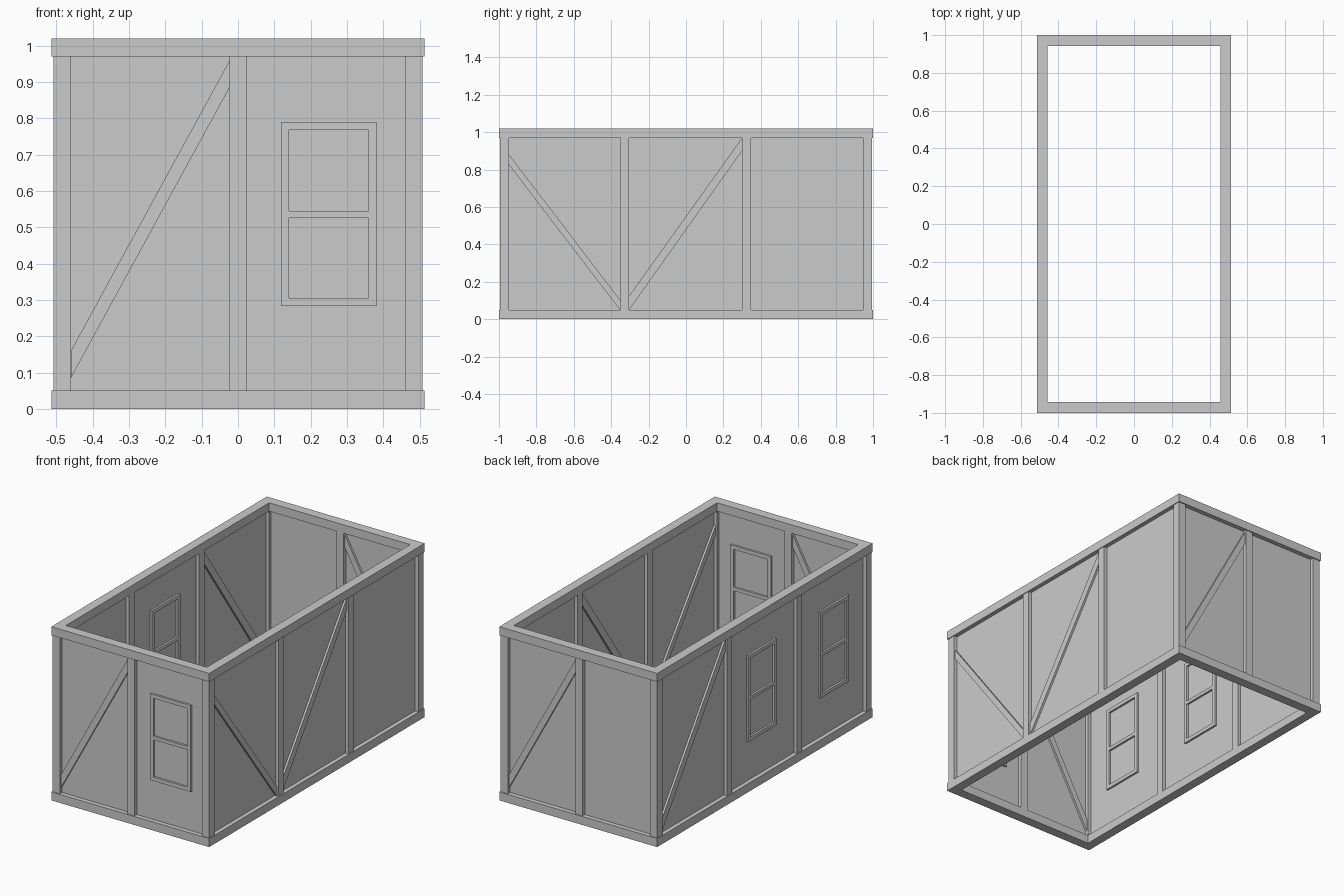
import bpy, bmesh
from mathutils import Vector

if "Cube" in bpy.data.objects:
    bpy.data.objects.remove(bpy.data.objects["Cube"])

WX, WY = 0.485, 0.97        # wall centre lines
LOW, HIGH = 0.05, 0.97      # clear height between plates
POST = 0.047


def make(name, bm):
    bmesh.ops.recalc_face_normals(bm, faces=bm.faces)
    me = bpy.data.meshes.new(name)
    bm.to_mesh(me)
    bm.free()
    ob = bpy.data.objects.new(name, me)
    bpy.context.collection.objects.link(ob)
    return ob


def add_prism(bm, pts, offset):
    """Extrude a closed face through the given vector."""
    face = bm.faces.new([bm.verts.new(p) for p in pts])
    new = bmesh.ops.extrude_face_region(bm, geom=[face], use_keep_orig=True)["geom"]
    bmesh.ops.translate(bm, vec=offset,
                        verts=[v for v in new if isinstance(v, bmesh.types.BMVert)])


def wall_part(name, axis, side, outlines, depth):
    """Outlines are (along, z) on the wall plane; depth is centred on it."""
    bm = bmesh.new()
    for outline in outlines:
        if axis == 'x':     # wall runs along x
            pts = [(a, side * WY - depth / 2, z) for a, z in outline]
            off = Vector((0, depth, 0))
        else:               # wall runs along y
            pts = [(side * WX - depth / 2, a, z) for a, z in outline]
            off = Vector((depth, 0, 0))
        add_prism(bm, pts, off)
    return make(name, bm)


def rect(a0, a1, z0, z1):
    return [(a0, z0), (a1, z0), (a1, z1), (a0, z1)]


def ring(name, z0, z1):
    """Mitred rectangular plate around the building."""
    bm = bmesh.new()
    out = [(-.513, -1), (.513, -1), (.513, 1), (-.513, 1)]
    inn = [(-.458, -.943), (.458, -.943), (.458, .943), (-.458, .943)]
    loops = [[bm.verts.new((x, y, z)) for x, y in loop]
             for loop, z in ((out, z0), (out, z1), (inn, z1), (inn, z0))]
    for k in range(4):
        a, b = loops[k], loops[(k + 1) % 4]
        for i in range(4):
            j = (i + 1) % 4
            bm.faces.new((a[i], a[j], b[j], b[i]))
    return make(name, bm)


def brace(name, axis, side, a0, lo0, hi0, a1, lo1, hi1):
    wall_part(name, axis, side, [[(a0, lo0), (a1, lo1), (a1, hi1), (a0, hi0)]], 0.03)


def window(name, axis, side, c):
    z0, z1, w, t = 0.283, 0.79, 0.132, 0.022
    bars = [rect(c - w, c - w + t, z0, z1), rect(c + w - t, c + w, z0, z1)]
    for a, b in ((z0, z0 + t), (0.525, 0.545), (z1 - t, z1)):
        bars.append(rect(c - w + t, c + w - t, a, b))
    wall_part(name, axis, side, bars, 0.03)


# sill and top plates
ring("bottom_plate", 0, LOW)
ring("top_plate", HIGH, 1.02)

# thin wall panels
for side, n in ((-1, "front"), (1, "back")):
    wall_part(n + "_panel", 'x', side, [rect(-WX, WX, LOW, HIGH)], 0.006)
for side, n in ((-1, "left"), (1, "right")):
    wall_part(n + "_panel", 'y', side, [rect(-WY, WY, LOW, HIGH)], 0.006)

# corner, end-wall and side-wall posts
h = POST / 2
for s in (-1, 1):
    wall_part("middle_post", 'x', s, [rect(-h, h, LOW, HIGH)], POST)
    for c in (-WY, -0.327, 0.323, WY):
        kind = "corner_post" if abs(c) > 0.5 else "side_post"
        wall_part(kind, 'y', s, [rect(c - h, c + h, LOW, HIGH)], POST)

# diagonal braces
brace("front_brace", 'x', -1, -0.46, .085, .16, -0.023, .885, .96)
brace("back_brace", 'x', 1, 0.46, .085, .16, 0.023, .885, .96)
brace("right_front_brace", 'y', 1, -0.95, .83, .885, -0.35, .045, .10)
brace("right_middle_brace", 'y', 1, -0.304, .05, .125, 0.30, .90, .97)
brace("left_back_brace", 'y', -1, 0.947, .05, .125, 0.346, .90, .97)

# windows
window("front_window", 'x', -1, 0.25)
window("left_middle_window", 'y', -1, 0.005)
window("left_front_window", 'y', -1, -0.667)
